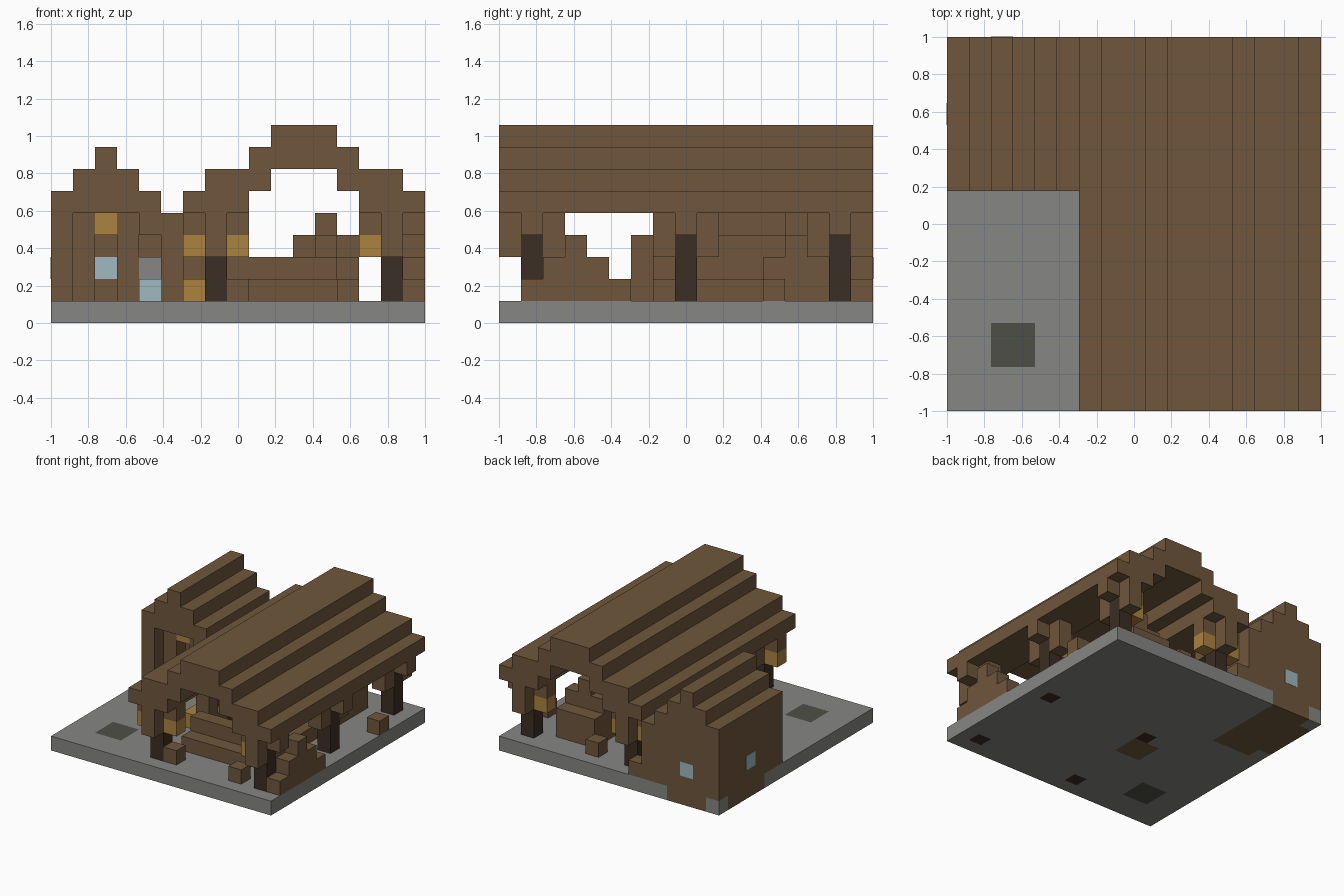
import bpy
import bmesh
from mathutils import Vector

old = bpy.data.objects.get("Cube")
if old:
    bpy.data.objects.remove(old, do_unlink=True)

N = 17           # cells along each side
U = 2 / N        # cell size


def material(name, rgb):
    def linear(c):
        c /= 255
        return c / 12.92 if c <= 0.04 else ((c + 0.055) / 1.055) ** 2.4
    col = [linear(c) for c in rgb] + [1]
    m = bpy.data.materials.new(name)
    m.use_nodes = True
    m.diffuse_color = col
    b = m.node_tree.nodes["Principled BSDF"]
    b.inputs["Base Color"].default_value = col
    b.inputs["Roughness"].default_value = 0.9
    return m


wood = material("brown wood", (112, 87, 60))
dark = material("dark wood", (60, 46, 36))
stone = material("grey stone", (134, 134, 131))
coal = material("dark stone", (79, 79, 73))
lamp = material("amber light", (172, 130, 64))
glass = material("pale blue", (159, 186, 193))


def finish(name, bm, mats):
    bmesh.ops.recalc_face_normals(bm, faces=bm.faces)
    me = bpy.data.meshes.new(name)
    bm.to_mesh(me)
    bm.free()
    for m in mats:
        me.materials.append(m)
    ob = bpy.data.objects.new(name, me)
    bpy.context.collection.objects.link(ob)
    return ob


def part(name, mat, boxes):
    """Each box is a cell (x, y, z) with an optional size (w, d, h) in cells."""
    bm = bmesh.new()
    for cell, *size in boxes:
        size = Vector(size[0] if size else (1, 1, 1))
        mid = Vector(cell) + size / 2 - Vector((N / 2, N / 2, 0))
        new = bmesh.ops.create_cube(bm, size=1)["verts"]
        for v in new:
            v.co = Vector([a * b for a, b in zip(v.co, size)]) + mid
            v.co *= U
    return finish(name, bm, [mat])


# Ground slab, coloured cell by cell where things pass through it
posts = [(x, y) for x in (7, 15) for y in (1, 8, 15)]
bm = bmesh.new()
bmesh.ops.create_grid(bm, x_segments=N, y_segments=N, size=1)
up = bmesh.ops.extrude_face_region(bm, geom=bm.faces[:])["geom"]
for v in up:
    if isinstance(v, bmesh.types.BMVert):
        v.co.z = U
for f in bm.faces:
    c = f.calc_center_median()
    i, j = [min(N - 1, max(0, int((a + 1) / U))) for a in (c.x, c.y)]
    if i in (2, 3) and j in (2, 3):
        f.material_index = 1
    elif (i in (1, 2, 3) and j > 10) or (i == 0 and 11 < j < 16):
        f.material_index = 2
    elif i in (6, 7) and j in (6, 7):
        f.material_index = 2
    elif (i, j) in posts and j < 15:
        f.material_index = 3
finish("ground_slab", bm, [stone, coal, wood, dark])

# Large stepped roof over the open hall
part("hall_roof", wood, [
    ((6, 0, 5), (3, N, 1)), ((14, 0, 5), (3, N, 1)),
    ((7, 0, 6), (3, N, 1)), ((13, 0, 6), (3, N, 1)),
    ((9, 0, 7), (5, N, 1)), ((10, 0, 8), (3, N, 1))])

# Posts, brackets in four directions, and hanging lamps
part("hall_posts", dark, [((x, y, 1), (1, 1, 3)) for x, y in posts])
brackets = []
for x, y in posts:
    brackets += [((x - 1, y, 4), (3, 1, 1)),
                 ((x, y - 1, 3), (1, 1, 2)), ((x, y + 1, 3), (1, 1, 2))]
part("post_brackets", wood, brackets)
lamps = [(x, y) for x in (8, 14) for y in (1, 8, 15)] + [(6, 1), (6, 15)]
part("hall_lamps", lamp, [((x, y, 3),) for x, y in lamps])

# Small house: walls, stepped roof, lamp and windows
part("house_walls", wood, [
    ((0, 10, 1), (1, 7, 5)), ((5, 10, 1), (1, 7, 3)),
    ((1, 16, 1), (4, 1, 4)), ((1, 12, 1), (4, 1, 4)),
    ((1, 11, 1), (1, 1, 4)), ((3, 11, 1), (1, 1, 4))])
part("house_roof", wood, [
    ((4, 10, 4), (2, 7, 1)), ((1, 10, 5), (4, 7, 1)),
    ((1, 10, 6), (3, 7, 1)), ((2, 10, 7), (1, 7, 1))])
part("house_lamp", lamp, [((2, 11, 4),)])
T = 0.02
part("house_windows", glass, [
    ((2, 12 - T, 2), (1, T, 1)), ((2, N, 2), (1, T, 1)),
    ((-T, 13, 2), (T, 1, 1))])

# Water trough with a stone behind it, beside the house
part("water_trough", glass, [((4, 10, 1),)])
part("trough_stone", stone, [((4, 11, 1), (1, 1, 2))])

# Hearth beside the middle post
part("hearth_fire", lamp, [((6, 6, 1), (1, 2, 1))])
part("hearth_block", wood, [((7, 6, 1), (1, 1, 3)), ((7, 7, 1),),
                            ((6, 9, 1), (1, 1, 2))])

# Front bench with stools
part("front_bench", wood, [((8, 3, 1), (5, 1, 1)), ((8, 4, 1), (5, 1, 2))])
part("stools", wood, [((8, 1, 1),), ((13, 1, 1),), ((16, 12, 1),),
                      ((6, 16, 1),), ((10, 15, 1),), ((9, 12, 1),)])

# Stepped log pile along the side
part("side_log_pile", wood, [((16, 1 + s, 1 + s), (1, 5 - 2 * s, 1))
                             for s in range(3)])

# Long inner bench ending in a stacked pile
part("inner_bench", wood, [((13, 7, 1), (1, 6, 1)), ((12, 7, 1), (1, 7, 2))])
part("inner_pile", wood, [
    ((11, 12, 1), (3, 3, 2)), ((11, 13, 3), (3, 1, 1)),
    ((12, 10, 3), (1, 4, 1)), ((12, 13, 4),)])
